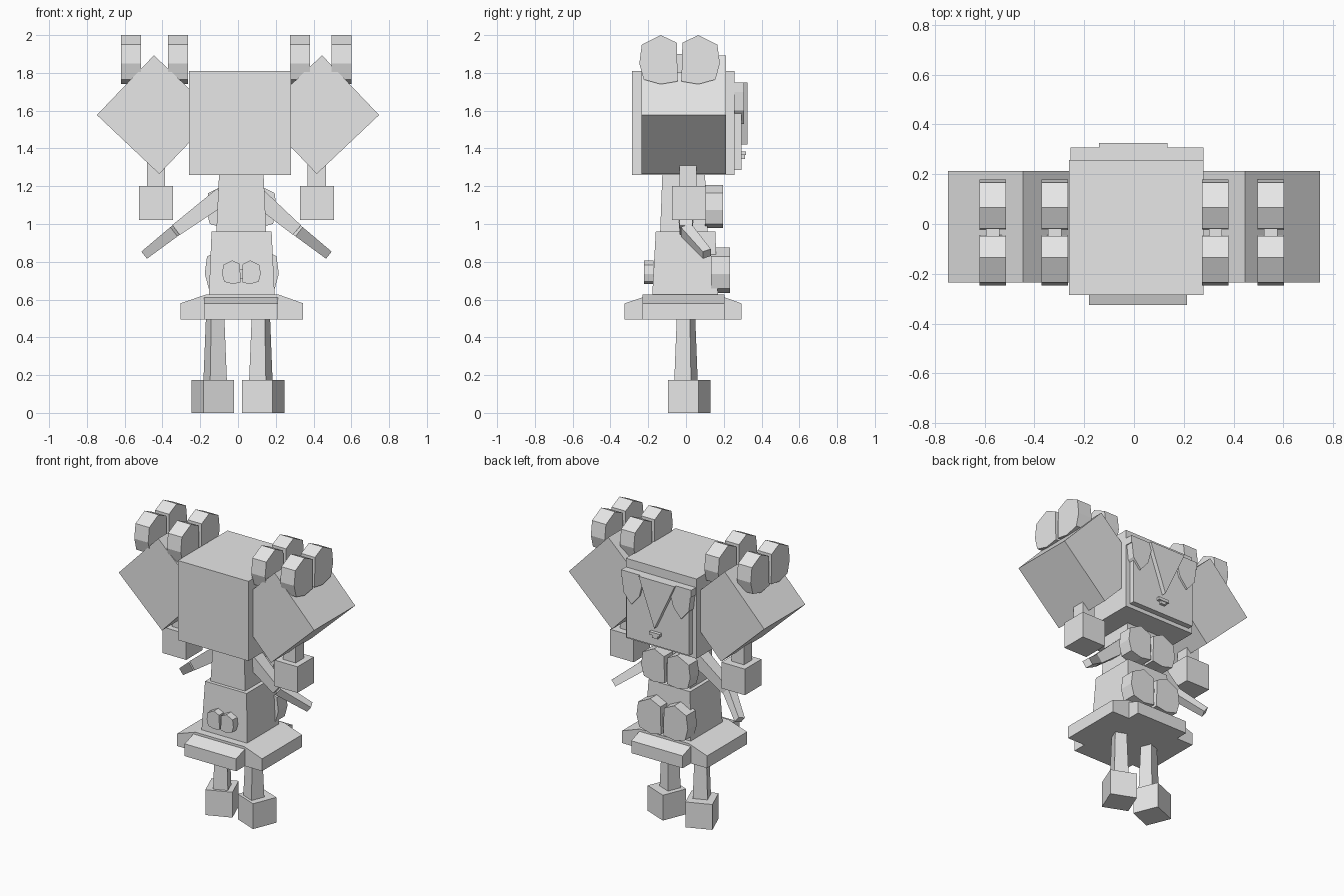
import bpy
import bmesh
from math import radians
from mathutils import Vector, Matrix

cube = bpy.data.objects.get("Cube")
if cube:
    bpy.data.objects.remove(cube, do_unlink=True)

grey = bpy.data.materials.new("plain grey")
grey.use_nodes = True
grey.diffuse_color = (0.8, 0.8, 0.8, 1)
grey.node_tree.nodes["Principled BSDF"].inputs["Base Color"].default_value = (0.8, 0.8, 0.8, 1)


def finish(name, bm):
    bmesh.ops.recalc_face_normals(bm, faces=bm.faces)
    mesh = bpy.data.meshes.new(name)
    bm.to_mesh(mesh)
    bm.free()
    mesh.materials.append(grey)
    obj = bpy.data.objects.new(name, mesh)
    bpy.context.collection.objects.link(obj)
    return obj


def loft(name, low, high):
    """Join two matching rings of points into a closed solid."""
    bm = bmesh.new()
    a = [bm.verts.new(p) for p in low]
    b = [bm.verts.new(p) for p in high]
    bm.faces.new(a)
    bm.faces.new(b)
    for i in range(len(a)):
        j = (i + 1) % len(a)
        bm.faces.new((a[i], a[j], b[j], b[i]))
    return finish(name, bm)


def prism(name, points, axis, lo, hi):
    """Extrude a profile along x (points are y, z) or y (points are x, z)."""
    def place(d):
        return [(d, u, v) if axis == "x" else (u, d, v) for u, v in points]
    return loft(name, place(lo), place(hi))


def rect(x0, x1, y0, y1, z):
    return [(x0, y0, z), (x1, y0, z), (x1, y1, z), (x0, y1, z)]


def box(name, x0, x1, y0, y1, z0, z1):
    return loft(name, rect(x0, x1, y0, y1, z0), rect(x0, x1, y0, y1, z1))


def limb(name, start, end, w0, w1):
    """Tapered square bar between two points."""
    start, end = Vector(start), Vector(end)
    along = (end - start).normalized()
    side = along.cross(Vector((0, 1, 0))).normalized()
    up = side.cross(along)

    def ring(c, w):
        return [c + (side * i + up * j) * w / 2 for i, j in ((-1, -1), (1, -1), (1, 1), (-1, 1))]
    return loft(name, ring(start, w0), ring(end, w1))


def bow(name, axis, centre, z, lo, hi, s=1.0):
    """Two faceted lobes and a small knot."""
    lobe = [(.01, -.115), (.10, -.13), (.19, -.105), (.213, -.02),
            (.20, .08), (.10, .13), (.015, .09)]
    for side, label in ((-1, "a"), (1, "b")):
        prism(f"{name}_lobe_{label}", [(centre + side * u * s, z + v * s) for u, v in lobe], axis, lo, hi)
    m, h = (lo + hi) / 2, (hi - lo) * .25
    knot = [(centre + u * s, z + v * s) for u, v in ((-.04, -.07), (.04, -.07), (.04, .03), (-.04, .03))]
    prism(name + "_knot", knot, axis, m - h, m + h)


# Head, face panel and mouth
box("head", -.26, .28, -.285, .257, 1.26, 1.81)
box("face_panel", -.23, .25, .25, .294, 1.287, 1.74)
box("mouth_upper", -.02, .06, .29, .317, 1.365, 1.385)
box("mouth_lower", 0, .04, .29, .312, 1.345, 1.365)

# Fringe
prism("fringe_band", [(-.255, 1.70), (.28, 1.70), (.28, 1.75), (-.255, 1.75)], "y", .25, .308)
prism("fringe_centre", [(-.14, 1.75), (.135, 1.75), (.015, 1.42)], "y", .25, .325)
for side, label in ((-1, "right"), (1, "left")):
    lock = [(.267, 1.75), (.09, 1.75), (.13, 1.60), (.19, 1.53), (.25, 1.60)]
    prism("fringe_" + label, [(.0125 + side * x, z) for x, z in lock], "y", .25, .308)

# Hair buns, hanging tails and hair bows
for side, label in ((-1, "right"), (1, "left")):
    bun = [(.747, 1.577), (.445, 1.893), (.115, 1.58), (.417, 1.265)]
    prism("hair_bun_" + label, [(side * x, z) for x, z in bun], "y", -.235, .213)
    cx = -.434 if side < 0 else .417
    box("tail_strand_" + label, cx - .048, cx + .048, -.035, .056, 1.18, 1.34)
    box("tail_end_" + label, cx - .09, cx + .09, -.075, .105, 1.02, 1.2)
for i, x in enumerate((-.567, -.318, .327, .549)):
    bow(f"hair_bow_{i + 1}", "x", -.034, 1.87, x - .053, x + .053)

# Body
loft("chest", rect(-.115, .15, -.137, .115, .95), rect(-.10, .135, -.125, .10, 1.27))
loft("waist", rect(-.155, .195, -.18, .17, .6), rect(-.14, .178, -.16, .155, .96))
bow("front_bow", "y", .018, .745, -.222, -.172, .48)
bow("upper_back_bow", "y", .018, 1.093, .1, .196, .88)
bow("lower_back_bow", "y", .02, .755, .132, .232, .92)

# Skirt with sloping sides and flaps
skirt = [(-.305, .495), (.345, .495), (.345, .58), (.21, .628), (-.165, .628), (-.305, .58)]
prism("skirt", skirt, "y", -.23, .205)
for label, inner, outer in (("front", -.22, -.325), ("back", .195, .293)):
    flap = [(inner, .495), (outer, .495), (outer, .58), (inner, .615)]
    prism("skirt_flap_" + label, flap, "x", -.18, .213)

# Arms
for side, label in ((-1, "right"), (1, "left")):
    cx = .008
    elbow = (side * .32 - cx, 0, .968)
    limb("upper_arm_" + label, (side * .09 + cx, 0, 1.15), elbow, .095, .066)
    limb("forearm_" + label, elbow, (side * .48 - cx, .11, .842), .062, .048)

# Legs and feet, turned outward
for side, label in ((-1, "right"), (1, "left")):
    turn = Matrix.Rotation(radians(-22 * side), 4, "Z")
    leg = loft("leg_" + label, rect(-.048, .048, -.048, .048, .16), rect(-.037, .037, -.037, .037, .52))
    leg.matrix_world = Matrix.Translation((side * .121, 0, 0)) @ turn
    foot = box("foot_" + label, -.087, .087, -.087, .087, 0, .175)
    foot.matrix_world = Matrix.Translation((side * .134, .017, 0)) @ turn
